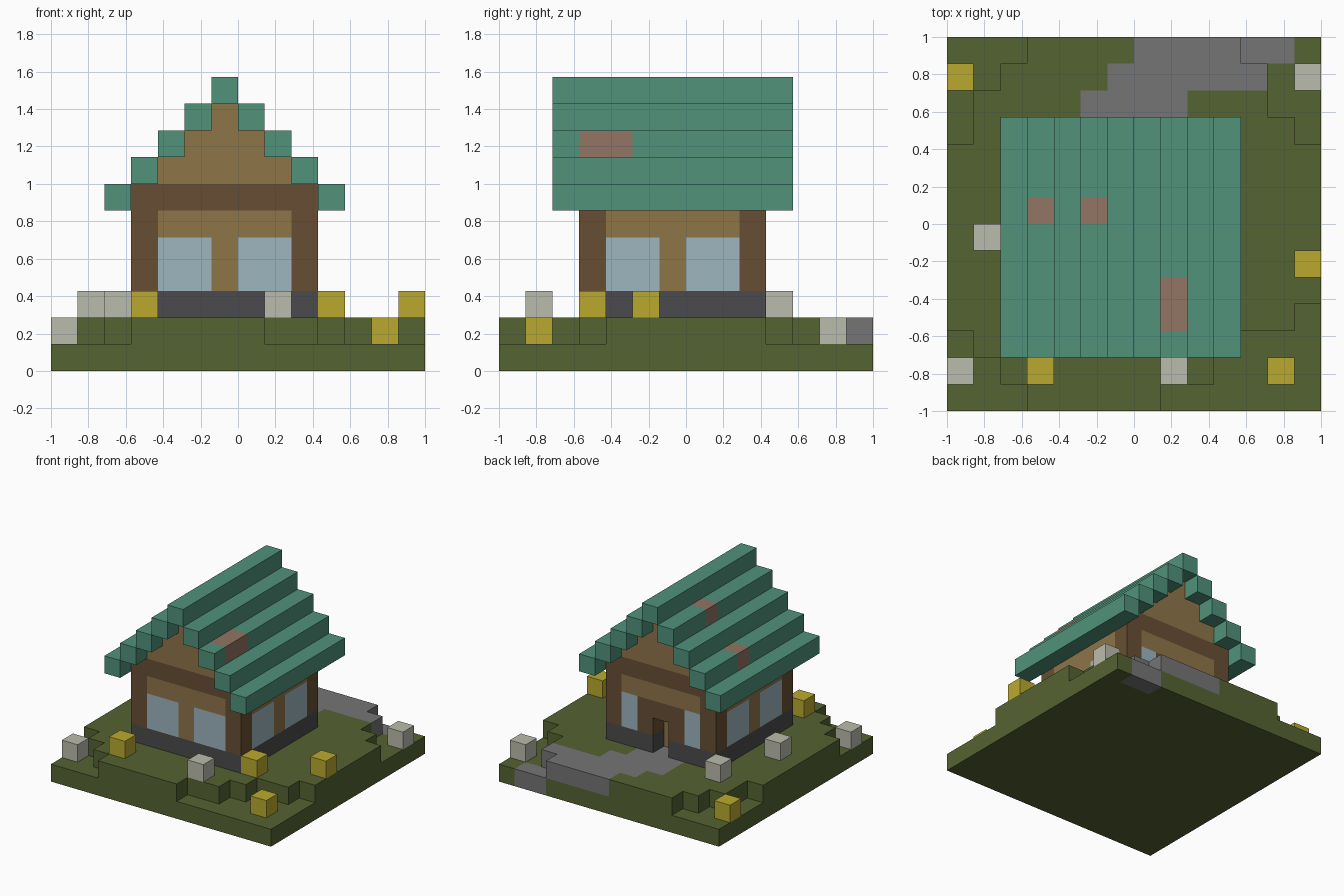
import bpy
import bmesh
from itertools import product
from mathutils import Vector

cube = bpy.data.objects.get("Cube")
if cube:
    bpy.data.objects.remove(cube, do_unlink=True)

N = 14                 # cells along the plot
S = 2 / N              # cell size
solid = {}             # cell -> part name
colours = {}           # part name -> material


def material(name, rgb):
    lin = [((c / 255 + 0.055) / 1.055) ** 2.4 for c in rgb] + [1]
    m = bpy.data.materials.new(name)
    m.use_nodes = True
    m.diffuse_color = lin
    m.node_tree.nodes["Principled BSDF"].inputs["Base Color"].default_value = lin
    return m


grass = material("grass green", (85, 99, 50))
teal = material("roof teal", (80, 146, 122))
clay = material("clay brown", (146, 117, 99))
tan = material("light wood", (143, 117, 73))
brown = material("dark wood", (103, 79, 51))
slate = material("dark stone", (75, 75, 77))
grey = material("path grey", (117, 117, 117))
glass = material("window blue", (158, 182, 191))
white = material("pale petals", (187, 188, 173))
yellow = material("yellow petals", (186, 170, 47))


def fill(part, mat, xs, ys, zs):
    """Claim a block of cells for a part; each range is inclusive."""
    colours[part] = mat
    spans = [range(a[0], a[-1] + 1) for a in (xs, ys, zs)]
    for cell in product(*spans):
        solid[cell] = part


def clear(xs, ys, zs):
    for cell in product(*[range(a[0], a[-1] + 1) for a in (xs, ys, zs)]):
        solid.pop(cell, None)


# Ground slab and stepped upper turf
fill("ground", grass, (0, 13), (0, 13), (0,))
turf_rows = {0: (3, 7), 1: (2, 9), 2: (1, 10), 3: (0, 12),
             10: (1, 12), 11: (1, 11), 12: (2, 11), 13: (3, 10)}
for y in range(N):
    fill("turf", grass, turf_rows.get(y, (0, 13)), (y,), (1,))

# Winding path to the back door
for y, xs in {9: (6,), 10: (5, 7), 11: (5, 8), 12: (6, 11), 13: (7, 10)}.items():
    fill("path", grey, xs, (y,), (1,))
fill("path", grey, (11, 12), (13,), (0,))

# Foundation, walls, corner posts and top beam
fill("foundation", slate, (3, 9), (3, 9), (2,))
fill("walls", tan, (3, 9), (3, 9), (3, 5))
for x, y in product((3, 9), (3, 9)):
    fill("corner_posts", brown, (x,), (y,), (3, 5))
fill("top_beam", brown, (3, 9), (3, 9), (6,))

# Paired windows on the front and both sides
for a in (4, 7):
    fill("windows", glass, (a, a + 1), (3,), (3, 4))
    for x in (3, 9):
        fill("windows", glass, (x,), (a, a + 1), (3, 4))

# Back wall: door frame, narrow windows, recessed door
fill("door_frame", brown, (5, 7), (9,), (3, 4))
for x in (4, 8):
    fill("windows", glass, (x,), (9,), (3, 4))
clear((4, 8), (4, 8), (2, 6))
clear((6,), (9,), (2, 3))
fill("door", tan, (6,), (8,), (2, 3))

# Gables and stepped roof
for step in range(5):
    z = 6 + step
    if 0 < step < 4:
        for y in (3, 9):
            fill("gables", tan, (3 + step, 9 - step), (y,), (z,))
    for x in (2 + step, 10 - step):
        fill("roof", teal, (x,), (2, 10), (z,))

# Clay patches on the roof
fill("roof_patches", clay, (3,), (7,), (7,))
fill("roof_patches", clay, (5,), (7,), (9,))
fill("roof_patches", clay, (8,), (3, 4), (8,))

# Flowers resting on whatever ground is below
beds = {("pale_flowers", white): [(0, 1), (1, 6), (2, 10), (8, 1), (13, 12)],
        ("yellow_flowers", yellow): [(0, 12), (3, 1), (10, 3), (12, 1), (13, 5)]}
for (part, mat), spots in beds.items():
    for x, y in spots:
        fill(part, mat, (x,), (y,), (2 if (x, y, 1) in solid else 1,))


def build(part):
    """Make one object from the exposed sides of a part's cells."""
    bm = bmesh.new()
    for cell in [c for c, p in solid.items() if p == part]:
        centre = Vector(cell) + Vector((0.5, 0.5, 0.5))
        for axis, sign in product(range(3), (-1, 1)):
            n = Vector((0, 0, 0))
            n[axis] = sign
            if tuple(int(c + d) for c, d in zip(cell, n)) in solid:
                continue
            u = Vector((0, 0, 0))
            u[(axis + 1) % 3] = 0.5
            v = n.cross(u)
            mid = centre + n / 2
            bm.faces.new([bm.verts.new((mid + q) * S - Vector((1, 1, 0)))
                          for q in (-u - v, u - v, u + v, v - u)])
    bmesh.ops.remove_doubles(bm, verts=bm.verts, dist=0.001)
    mesh = bpy.data.meshes.new(part)
    bm.to_mesh(mesh)
    bm.free()
    mesh.materials.append(colours[part])
    bpy.context.collection.objects.link(bpy.data.objects.new(part, mesh))


for part in colours:
    build(part)
